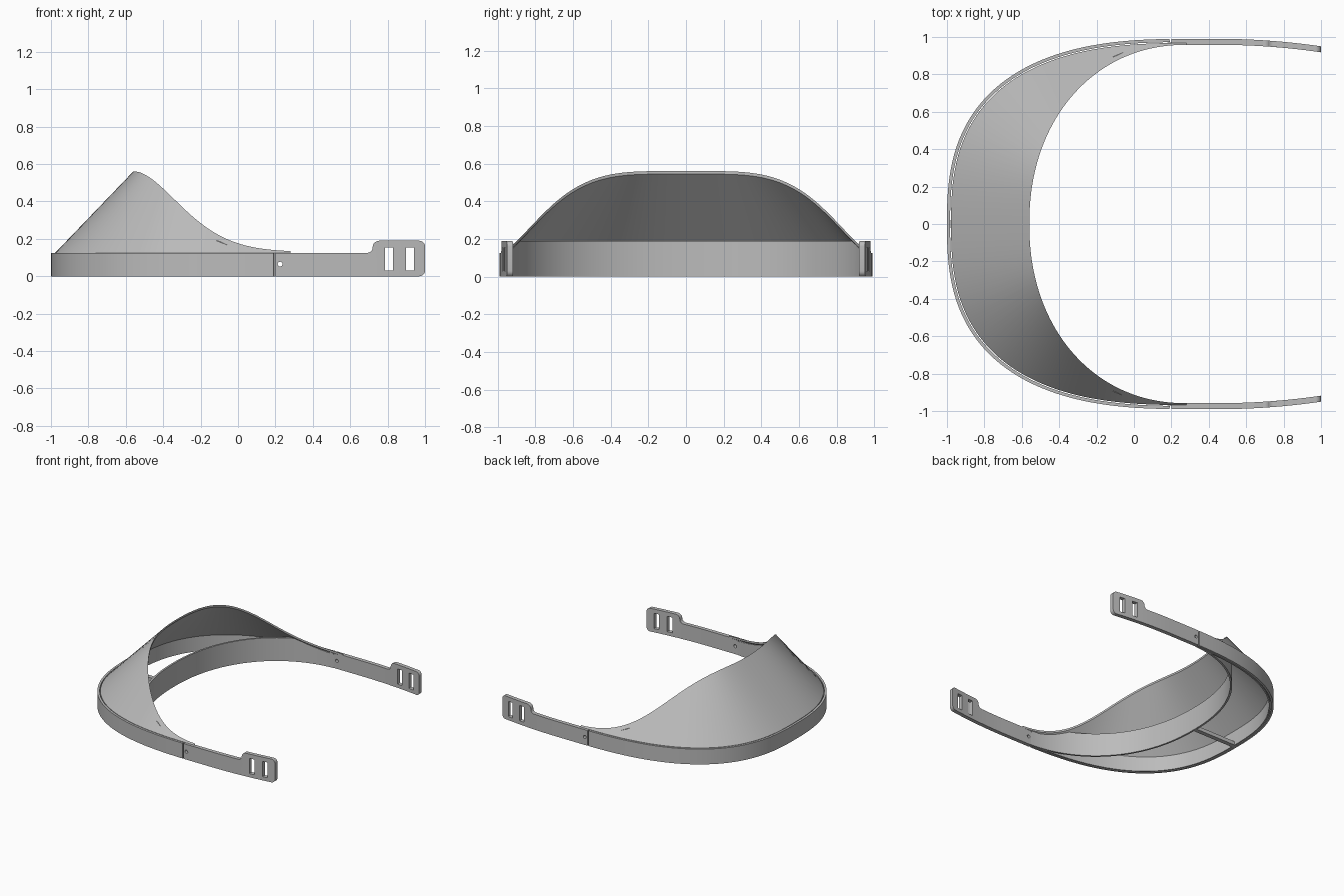
import bpy, bmesh
from math import sin, cos, exp, radians, copysign
from mathutils import Vector

cube = bpy.data.objects.get("Cube")
if cube:
    bpy.data.objects.remove(cube, do_unlink=True)

grey = bpy.data.materials.new("plain grey")
grey.use_nodes = True
grey.diffuse_color = (0.5, 0.5, 0.5, 1)
grey.node_tree.nodes["Principled BSDF"].inputs["Base Color"].default_value = (0.5, 0.5, 0.5, 1)

BAND_H, TAB_H = 0.125, 0.19
HALF_WIDTH, ARM_THICK, SLOT_INNER = 0.99, 0.032, 0.022


def finish(bm, name):
    bmesh.ops.recalc_face_normals(bm, faces=bm.faces)
    mesh = bpy.data.meshes.new(name)
    bm.to_mesh(mesh)
    bm.free()
    mesh.materials.append(grey)
    ob = bpy.data.objects.new(name, mesh)
    bpy.context.collection.objects.link(ob)
    bpy.ops.object.select_all(action="DESELECT")
    ob.select_set(True)
    bpy.context.view_layer.objects.active = ob
    bpy.ops.object.shade_smooth_by_angle(angle=radians(30))


def loft(name, sections):
    """Join closed cross-sections into a capped solid."""
    bm = bmesh.new()
    rings = [[bm.verts.new(p) for p in s] for s in sections]
    n = len(rings[0])
    for a, b in zip(rings, rings[1:]):
        for i in range(n):
            j = (i + 1) % n
            bm.faces.new((a[i], a[j], b[j], b[i]))
    bm.faces.new(rings[0])
    bm.faces.new(rings[-1])
    finish(bm, name)


def half_oval(deg, centre, length, width, power):
    """Half of a squared ellipse in plan, bulging towards -x."""
    c, s = cos(radians(deg)), sin(radians(deg))
    e = 2 / power
    return Vector((centre - length * abs(c) ** e, copysign(width * abs(s) ** e, s)))


def outer_point(deg):
    return half_oval(deg, 0.3, 1.3, HALF_WIDTH, 2.63)


def visor_edge_point(deg):
    return half_oval(deg, 0.28, 0.84, HALF_WIDTH - ARM_THICK, 2.12)


def forehead_point(deg):
    return half_oval(deg, 0.28, 0.865, HALF_WIDTH - ARM_THICK, 2.2)


def inward(curve, deg):
    t = (curve(deg + 0.2) - curve(deg - 0.2)).normalized()
    return Vector((t.y, -t.x))


def spread(limit, count):
    return [limit * (2 * i / count - 1) for i in range(count + 1)]


def wall(name, curve, limit, near, far, top):
    """Upright wall between two inward offsets of a plan curve."""
    sections = []
    for deg in spread(limit, 120):
        p, n = curve(deg), inward(curve, deg)
        a, b, h = p + n * near, p + n * far, top(p)
        sections.append([(*a, 0), (*b, 0), (*b, h), (*a, h)])
    loft(name, sections)


# Sloping visor: rises inward from the outer band to a bell-shaped top edge
def visor_height(p):
    return 0.13 + 0.43 * exp(-(max(0, p.x + 0.55) / 0.345) ** 1.72)


dense = [outer_point(d) for d in spread(90, 1600)]
visor = []
for deg in spread(90, 120):
    p = visor_edge_point(deg)
    q = min(dense, key=lambda o: (o - p).length_squared)
    base = q + (p - q).normalized() * SLOT_INNER
    z, drop = visor_height(p), 0.016
    visor.append([(*base, BAND_H), (*p, z), (*p, z - drop), (*base, BAND_H - drop)])
loft("visor", visor)

# Double outer band with a narrow slot, and the forehead band
wall("outer_band", outer_point, 87.8, 0, 0.017, lambda p: BAND_H)
wall("slot_inner_wall", outer_point, 87.8, SLOT_INNER, 0.034, lambda p: BAND_H)
wall("forehead_band", forehead_point, 85.9, -0.015, 0,
     lambda p: min(TAB_H, visor_height(p) - 0.028))

# Strut bridging the bands at the middle
loft("middle_strut", [[(x, -0.018, 0), (x, 0.018, 0), (x, 0.018, 0.03), (x, -0.018, 0.03)]
                      for x in (-0.99, -0.59)])


# Side arms with a raised strap tab, two strap windows and a pin hole
def arc(cx, cz, r, a0, a1, steps=6):
    angles = [radians(a0 + (a1 - a0) * i / steps) for i in range(steps + 1)]
    return [(cx + r * cos(a), cz + r * sin(a)) for a in angles]


def window(x0, x1):
    return [(x0, 0.03), (x1, 0.03), (x1, 0.155), (x0, 0.155)]


outline = ([(0.2, 0)] + arc(0.97, 0.03, 0.03, -90, 0) + arc(0.97, 0.16, 0.03, 0, 90)
           + arc(0.755, 0.155, 0.035, 90, 180) + arc(0.69, 0.155, 0.03, 0, -90)[1:]
           + [(0.2, BAND_H)])
pin_hole = arc(0.225, 0.065, 0.013, 0, 360, 16)[:-1]
loops = [outline, window(0.785, 0.828), window(0.897, 0.94), pin_hole]


def arm(name, side):
    bm = bmesh.new()
    for loop in loops:
        vs = [bm.verts.new((x, 0, z)) for x, z in loop]
        for a, b in zip(vs, vs[1:] + vs[:1]):
            bm.edges.new((a, b))
    bmesh.ops.triangle_fill(bm, use_beauty=True, edges=bm.edges[:], normal=(0, -1, 0))
    # Extra cuts so the arm can curve inward towards its end
    for i in range(14):
        bmesh.ops.bisect_plane(bm, geom=bm.verts[:] + bm.edges[:] + bm.faces[:],
                               plane_co=(0.45 + 0.04 * i, 0, 0), plane_no=(1, 0, 0))
    ext = bmesh.ops.extrude_face_region(bm, geom=bm.faces[:])
    for v in ext["geom"]:
        if isinstance(v, bmesh.types.BMVert):
            v.co.y -= ARM_THICK
    for v in bm.verts:
        bend = 0.04 * max(0, (v.co.x - 0.45) / 0.55) ** 2
        v.co.y = side * (v.co.y + HALF_WIDTH - bend)
    finish(bm, name)


arm("front_arm", -1)
arm("back_arm", 1)
